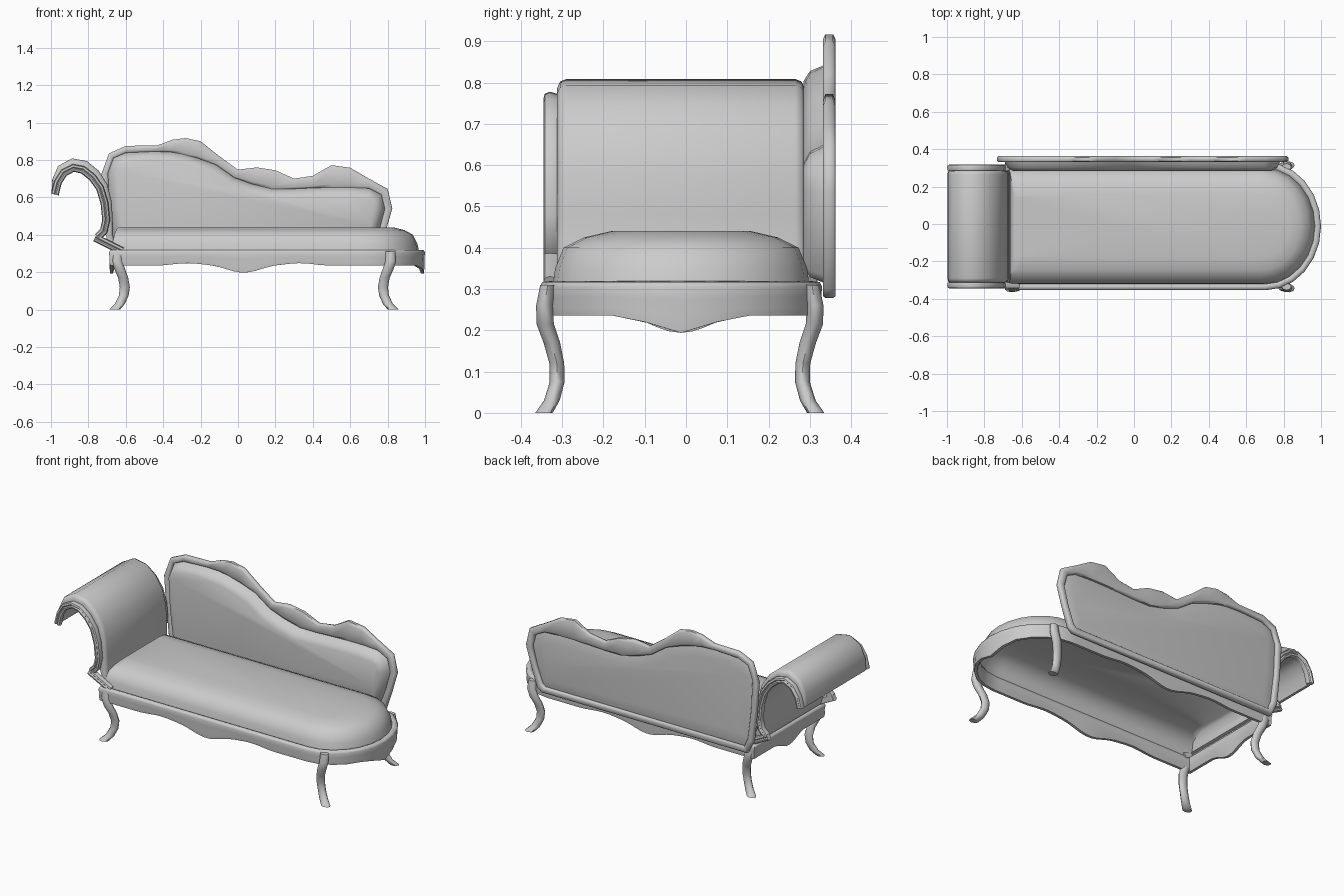
import bpy, bmesh, math
from mathutils import Vector

CY = -0.012  # centre line of the seat and legs


def loft(name, rows, wrap_rows=False, cap_start=False, cap_end=False, angle=40):
    """Skin a list of equally long closed rows of points."""
    bm = bmesh.new()
    vs = [[bm.verts.new(p) for p in r] for r in rows]
    n, m = len(vs), len(vs[0])
    for i in range(n if wrap_rows else n - 1):
        a, b = vs[i], vs[(i + 1) % n]
        for j in range(m):
            k = (j + 1) % m
            bm.faces.new((a[j], a[k], b[k], b[j]))
    if cap_start:
        bm.faces.new(vs[0][::-1])
    if cap_end:
        bm.faces.new(vs[-1])
    bmesh.ops.recalc_face_normals(bm, faces=bm.faces)
    me = bpy.data.meshes.new(name)
    bm.to_mesh(me)
    bm.free()
    ob = bpy.data.objects.new(name, me)
    bpy.context.collection.objects.link(ob)
    bpy.ops.object.select_all(action='DESELECT')
    ob.select_set(True)
    bpy.context.view_layer.objects.active = ob
    bpy.ops.object.shade_smooth_by_angle(angle=math.radians(angle))
    return ob


def seat_ring(xl, xr, hw):
    """Plan outline: square left end, elliptical right end."""
    a = 0.3 * hw / 0.345
    xs, n, m, e = xr - a, 40, 24, 12
    pts = [(xl + (xs - xl) * i / n, -hw) for i in range(n)]
    pts += [(xs + a * math.sin(math.pi * i / e), -hw * math.cos(math.pi * i / e)) for i in range(e)]
    pts += [(xs + (xl - xs) * i / n, hw) for i in range(n)]
    pts += [(xl, hw - 2 * hw * i / m) for i in range(m)]
    return pts


def bump(u, r):
    return math.cos(u / r * math.pi / 2) ** 2 if abs(u) < r else 0


def drop(x, y):
    """Wavy lower edge of the apron."""
    if abs(y) > 0.25:
        u = abs(x - 0.03)
        return 0.038 * bump(u, 0.19) - 0.012 * bump(u - 0.3, 0.16)
    return 0.042 * bump(y, 0.15)


# Seat rail: upright moulding with a shaped apron (inset, height, wave weight)
section = [(0.04, 0.295, 0), (0.036, 0.312, 0), (0.022, 0.319, 0), (0.006, 0.317, 0), (0.0, 0.305, 0),
           (0.004, 0.28, 0.2), (0.003, 0.255, 0.6), (0.006, 0.236, 1), (0.022, 0.236, 1), (0.034, 0.265, 0.5)]
loft("seat_rail", [[(x, y + CY, z - w * drop(x, y))
                    for x, y in seat_ring(-0.69 + d, 1.0 - d, 0.342 - d)]
                   for d, z, w in section], wrap_rows=True, angle=60)

# Seat cushion, domed at the rim
loft("seat_cushion", [[(x, y + CY, z) for x, y in seat_ring(xl, xr, hw)] for xl, xr, hw, z in [
    (-0.67, 0.97, 0.312, 0.30), (-0.67, 0.96, 0.305, 0.35), (-0.662, 0.935, 0.285, 0.40),
    (-0.652, 0.89, 0.235, 0.425), (-0.64, 0.83, 0.17, 0.44)]], cap_end=True, angle=60)

# Cabriole legs: x, y, z, x radius, y radius
leg = [(-0.645, -0.335, 0.31, 0.026, 0.018), (-0.647, -0.343, 0.26, 0.029, 0.020),
       (-0.632, -0.341, 0.215, 0.029, 0.021), (-0.614, -0.325, 0.17, 0.027, 0.020),
       (-0.605, -0.313, 0.12, 0.027, 0.018), (-0.611, -0.312, 0.075, 0.026, 0.018),
       (-0.632, -0.325, 0.03, 0.027, 0.019), (-0.66, -0.344, 0.0, 0.029, 0.021)]
for fx, sx in (("left", 1), ("right", -1)):
    for fy, sy in (("front", 1), ("back", -1)):
        rows = []
        for x, y, z, rx, ry in leg:
            cx = x if sx > 0 else 0.17 - x
            cy = y if sy > 0 else -0.03 - y
            rows.append([(cx + rx * math.cos(t * math.pi / 4), cy + ry * math.sin(t * math.pi / 4), z)
                         for t in range(8)])
        loft(f"{fy}_{fx}_leg", rows, cap_start=True, cap_end=True, angle=60)

# Backrest frame: outer x, z and inner x, z round the loop
back = [(-0.66, 0.278, -0.64, 0.312), (-0.70, 0.36, -0.665, 0.37), (-0.72, 0.55, -0.687, 0.55),
        (-0.732, 0.72, -0.695, 0.73), (-0.69, 0.835, -0.665, 0.81), (-0.60, 0.875, -0.60, 0.838),
        (-0.43, 0.878, -0.45, 0.845), (-0.35, 0.908, -0.36, 0.842), (-0.28, 0.917, -0.30, 0.832),
        (-0.20, 0.90, -0.22, 0.81), (-0.10, 0.82, -0.12, 0.775), (0.0, 0.748, -0.02, 0.705),
        (0.10, 0.76, 0.07, 0.672), (0.20, 0.745, 0.18, 0.645), (0.30, 0.70, 0.29, 0.645),
        (0.40, 0.715, 0.40, 0.65), (0.50, 0.772, 0.50, 0.653), (0.60, 0.758, 0.60, 0.653),
        (0.70, 0.70, 0.70, 0.648), (0.80, 0.645, 0.765, 0.615), (0.825, 0.54, 0.785, 0.54),
        (0.79, 0.42, 0.757, 0.43), (0.75, 0.30, 0.72, 0.33), (0.72, 0.278, 0.70, 0.312)]
profile = [(1, -0.6), (1, 0.6), (0.7, 1), (-0.7, 1), (-1, 0.6), (-1, -0.6), (-0.7, -1), (0.7, -1)]
frame, front_rings, back_rings = [], [[], [], [], []], [[], [], []]
for ox, oz, ix, iz in back:
    o, i = Vector((ox, 0, oz)), Vector((ix, 0, iz))
    c, h = (o + i) / 2, (o - i) / 2
    frame.append([c + h * u + Vector((0, 0.347 + 0.0155 * v, 0)) for u, v in profile])
    inward = -h.normalized()
    for ring, (d, y) in zip(front_rings + back_rings, [
            (-0.003, 0.345), (0.008, 0.325), (0.02, 0.300), (0.05, 0.284),
            (-0.003, 0.342), (0.02, 0.347), (0.06, 0.352)]):
        ring.append(i + inward * d + Vector((0, y, 0)))
loft("backrest_frame", frame, wrap_rows=True, angle=60)
loft("backrest_cushion", front_rings, cap_end=True, angle=70)
# Upholstered rear of the backrest, slightly domed
loft("backrest_rear_panel", back_rings, cap_end=True, angle=70)


def sweep(name, path, section, swell=None, angle=50):
    """Sweep a (y, offset) section along an xz path."""
    rows = []
    for k, (x, z) in enumerate(path):
        a, b = path[max(k - 1, 0)], path[min(k + 1, len(path) - 1)]
        t = Vector((b[0] - a[0], b[1] - a[1])).normalized()
        s = swell[k] if swell else 1
        rows.append([(x - t.y * o * s, y, z + t.x * o * s) for y, o in section])
    return loft(name, rows, cap_start=True, cap_end=True, angle=angle)


# Scrolled arm: upholstered roll with a rounded trim on both sides
scroll = [(-0.979, 0.615), (-0.963, 0.68), (-0.93, 0.732), (-0.88, 0.757), (-0.83, 0.747), (-0.78, 0.708),
          (-0.738, 0.65), (-0.714, 0.57), (-0.705, 0.48)]
sweep("arm_cushion", scroll + [(-0.70, 0.40), (-0.68, 0.33)],
      [(-0.312, -0.012), (-0.312, 0.030), (-0.305, 0.046), (-0.29, 0.052),
       (0.265, 0.052), (0.28, 0.046), (0.287, 0.030), (0.287, -0.012)],
      swell=[0.35, 0.65, 0.92, 1, 1, 0.95, 0.85, 0.75, 0.68, 0.6, 0.5])
for side, y0, s in (("front", -0.33, 1), ("back", 0.303, -1)):
    trim = [(y0 + s * y, o) for y, o in [
        (-0.009, 0.0), (-0.015, 0.006), (-0.012, 0.016), (0.0, 0.021), (0.018, 0.016),
        (0.018, -0.016), (0.0, -0.021), (-0.012, -0.016), (-0.015, -0.006)]]
    sweep(f"{side}_arm_trim", scroll + [(-0.718, 0.42), (-0.75, 0.388)], trim)
    sweep(f"{side}_arm_foot", [(-0.765, 0.385), (-0.70, 0.352), (-0.62, 0.312)], trim)
